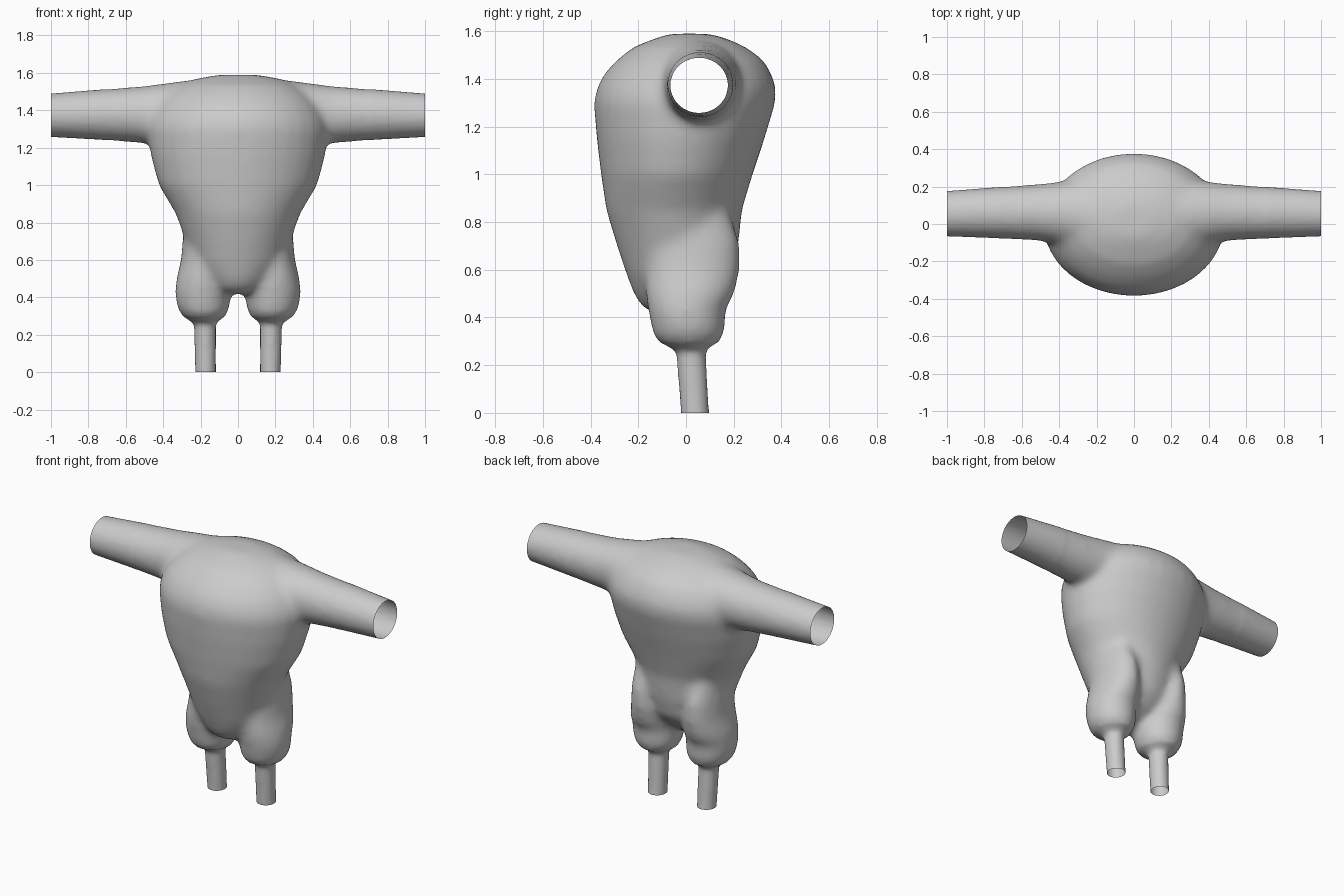
import bpy
import bmesh
from math import cos, sin, tau
from mathutils import Vector

cube = bpy.data.objects.get("Cube")
if cube:
    bpy.data.objects.remove(cube)

SIDES = 32


def loft(bm, rings):
    """Skin a closed tube through rings of (centre, half axis u, half axis v)."""
    loops = []
    for c, u, v in rings:
        loops.append([bm.verts.new(c + u * cos(tau * i / SIDES) + v * sin(tau * i / SIDES))
                      for i in range(SIDES)])
    for a, b in zip(loops, loops[1:]):
        for i in range(SIDES):
            j = (i + 1) % SIDES
            bm.faces.new((a[i], a[j], b[j], b[i]))
    bm.faces.new(loops[0][::-1])
    bm.faces.new(loops[-1])


def upright(z, x0, x1, y0, y1):
    return (Vector(((x0 + x1) / 2, (y0 + y1) / 2, z)),
            Vector(((x1 - x0) / 2, 0, 0)), Vector((0, (y1 - y0) / 2, 0)))


def sideways(x, y0, y1, z0, z1):
    return (Vector((x, (y0 + y1) / 2, (z0 + z1) / 2)),
            Vector((0, (y1 - y0) / 2, 0)), Vector((0, 0, (z1 - z0) / 2)))


bm = bmesh.new()

# Torso: height, half width, front, back
torso = [(0.42, 0.07, -0.15, 0.0), (0.45, 0.13, -0.19, 0.06), (0.5, 0.18, -0.22, 0.13),
         (0.58, 0.24, -0.25, 0.19), (0.7, 0.28, -0.29, 0.22), (0.85, 0.335, -0.335, 0.235),
         (1.0, 0.425, -0.357, 0.28), (1.15, 0.465, -0.375, 0.33), (1.3, 0.485, -0.387, 0.375),
         (1.36, 0.47, -0.375, 0.38), (1.42, 0.44, -0.345, 0.36), (1.48, 0.39, -0.29, 0.325),
         (1.535, 0.31, -0.22, 0.25), (1.57, 0.22, -0.13, 0.17), (1.59, 0.1, -0.07, 0.1)]
loft(bm, [upright(z, -w, w, f, b) for z, w, f, b in torso])

# Arms: one sleeve through the shoulders, mirrored: x, front, back, bottom, top
arm = [(0.0, -0.2, 0.25, 1.25, 1.582), (0.2, -0.17, 0.245, 1.23, 1.568),
       (0.35, -0.12, 0.232, 1.22, 1.55), (0.5, -0.09, 0.215, 1.223, 1.53),
       (0.75, -0.076, 0.196, 1.243, 1.51), (1.06, -0.064, 0.172, 1.26, 1.485)]
mirrored = [(-r[0], *r[1:]) for r in arm[:0:-1]]
loft(bm, [sideways(*r) for r in mirrored + arm])

# Legs: bulging thigh over a thin shin: height, inner, outer, front, back
leg = [(-0.05, 0.117, 0.228, -0.018, 0.1), (0.26, 0.117, 0.236, -0.042, 0.083),
       (0.275, 0.1, 0.26, -0.07, 0.1), (0.31, 0.055, 0.31, -0.135, 0.156),
       (0.36, 0.042, 0.33, -0.145, 0.165), (0.43, 0.04, 0.337, -0.16, 0.165),
       (0.5, 0.05, 0.33, -0.17, 0.205), (0.6, 0.06, 0.305, -0.17, 0.228),
       (0.72, 0.08, 0.295, -0.16, 0.225), (0.85, 0.1, 0.28, -0.1, 0.18)]
for side in (-1, 1):
    loft(bm, [upright(z, side * a, side * b, f, k) for z, a, b, f, k in leg])
bmesh.ops.recalc_face_normals(bm, faces=bm.faces)

mesh = bpy.data.meshes.new("body_suit")
bm.to_mesh(mesh)
bm.free()
body = bpy.data.objects.new("body_suit", mesh)
bpy.context.collection.objects.link(body)

# Fuse the parts into one skin
fuse = body.modifiers.new("fuse", "REMESH")
fuse.mode = "VOXEL"
fuse.voxel_size = 0.016
bpy.context.view_layer.objects.active = body
body.select_set(True)
bpy.ops.object.modifier_apply(modifier=fuse.name)

# Soften the joins, lightly on the limbs, then cut the sleeves and shins open
bm = bmesh.new()
bm.from_mesh(body.data)
soft = [v for v in bm.verts if abs(v.co.x) < 0.7 and v.co.z > 0.3]
for verts, rounds in ((bm.verts[:], 2), (soft, 12)):
    for _ in range(rounds):
        bmesh.ops.smooth_vert(bm, verts=verts, factor=0.5,
                              use_axis_x=True, use_axis_y=True, use_axis_z=True)
for point, normal in (((1, 0, 0), (1, 0, 0)), ((-1, 0, 0), (-1, 0, 0)), ((0, 0, 0), (0, 0, -1))):
    bmesh.ops.bisect_plane(bm, geom=bm.verts[:] + bm.edges[:] + bm.faces[:],
                           plane_co=point, plane_no=normal, clear_outer=True)
for face in bm.faces:
    face.smooth = True
bm.to_mesh(body.data)
bm.free()

# Plain grey skin
grey = bpy.data.materials.new("plain_grey")
grey.use_nodes = True
colour = (0.6, 0.6, 0.6, 1)
grey.diffuse_color = colour
grey.node_tree.nodes["Principled BSDF"].inputs["Base Color"].default_value = colour
body.data.materials.clear()
body.data.materials.append(grey)
